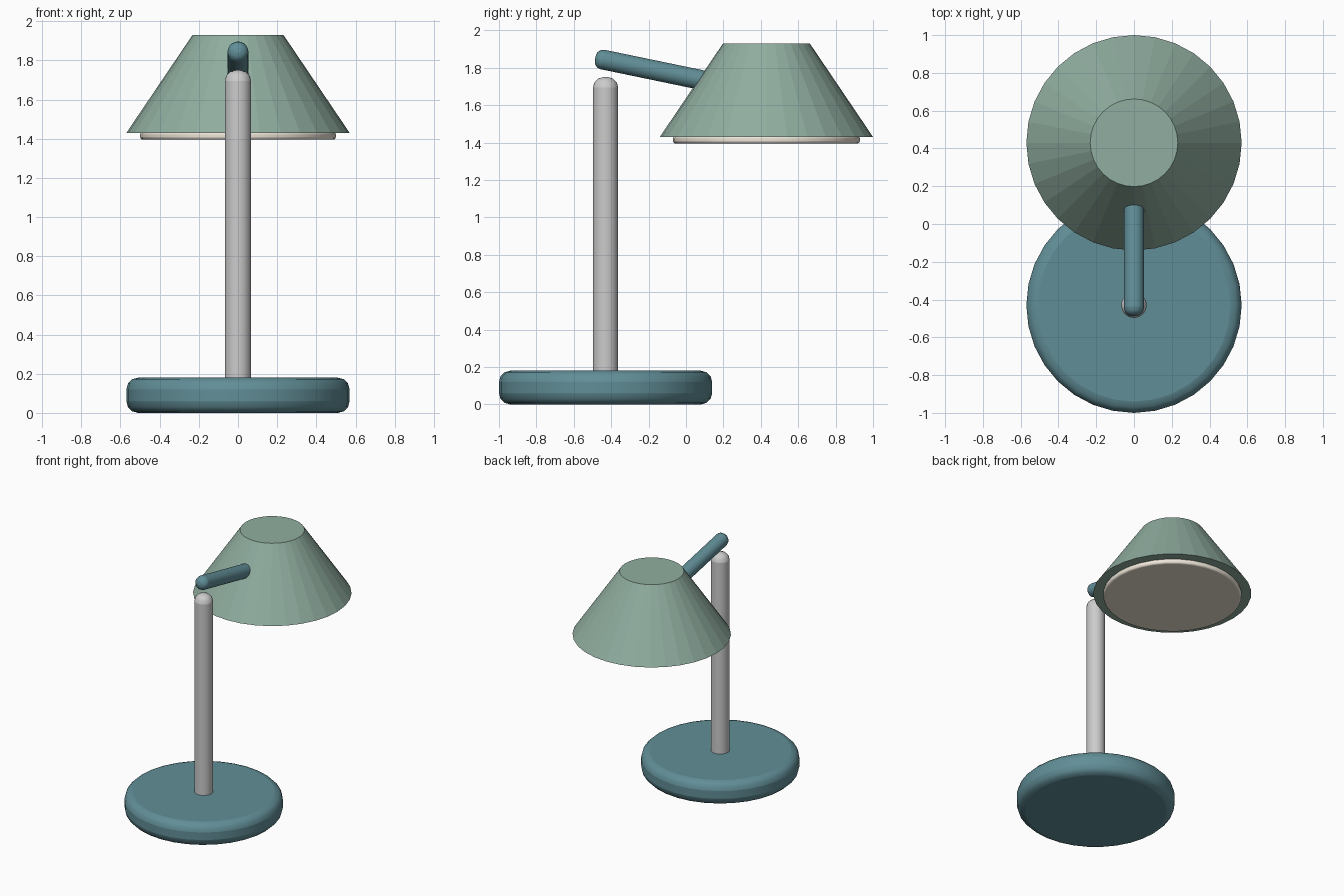
import bpy
from math import atan2, hypot, pi

if "Cube" in bpy.data.objects:
    bpy.data.objects.remove(bpy.data.objects["Cube"])


def material(name, rgb):
    m = bpy.data.materials.new(name)
    m.diffuse_color = (*rgb, 1)
    m.use_nodes = True
    m.node_tree.nodes["Principled BSDF"].inputs["Base Color"].default_value = m.diffuse_color
    return m


teal = material("teal", (0.12, 0.27, 0.31))
sage = material("sage", (0.28, 0.42, 0.35))
cream = material("cream", (0.85, 0.78, 0.68))


def rod(name, radius, start, end, bevel, mat=None, segments=3):
    """Cylinder with rounded rims between two points in the x = 0 plane."""
    (y0, z0), (y1, z1) = start, end
    bpy.ops.mesh.primitive_cylinder_add(
        vertices=32, radius=radius, depth=hypot(y1 - y0, z1 - z0),
        location=(0, (y0 + y1) / 2, (z0 + z1) / 2),
        rotation=(-atan2(y1 - y0, z1 - z0), 0, 0))
    ob = bpy.context.object
    ob.name = name
    mod = ob.modifiers.new("rounded_rims", 'BEVEL')
    mod.width = bevel
    mod.segments = segments
    mod.limit_method = 'ANGLE'
    mod.angle_limit = pi / 4
    bpy.ops.object.shade_smooth_by_angle(angle=pi / 4)
    if mat:
        ob.data.materials.append(mat)
    return ob


BASE_Y, SHADE_Y = -0.43, 0.43

# Weighted base and upright post
rod("base", 0.57, (BASE_Y, 0), (BASE_Y, 0.18), 0.06, teal)
rod("post", 0.067, (BASE_Y, 0.1), (BASE_Y, 1.75), 0.055)

# Tilted arm running into the shade
rod("arm", 0.053, (-0.485, 1.852), (0.2, 1.71), 0.04, teal)

# Faceted conical shade
bpy.ops.mesh.primitive_cone_add(vertices=32, radius1=0.57, radius2=0.232,
                                depth=0.5, location=(0, SHADE_Y, 1.68))
shade = bpy.context.object
shade.name = "shade"
shade.data.materials.append(sage)

# Light diffuser under the shade
rod("diffuser", 0.5, (SHADE_Y, 1.395), (SHADE_Y, 1.435), 0.014, cream)
